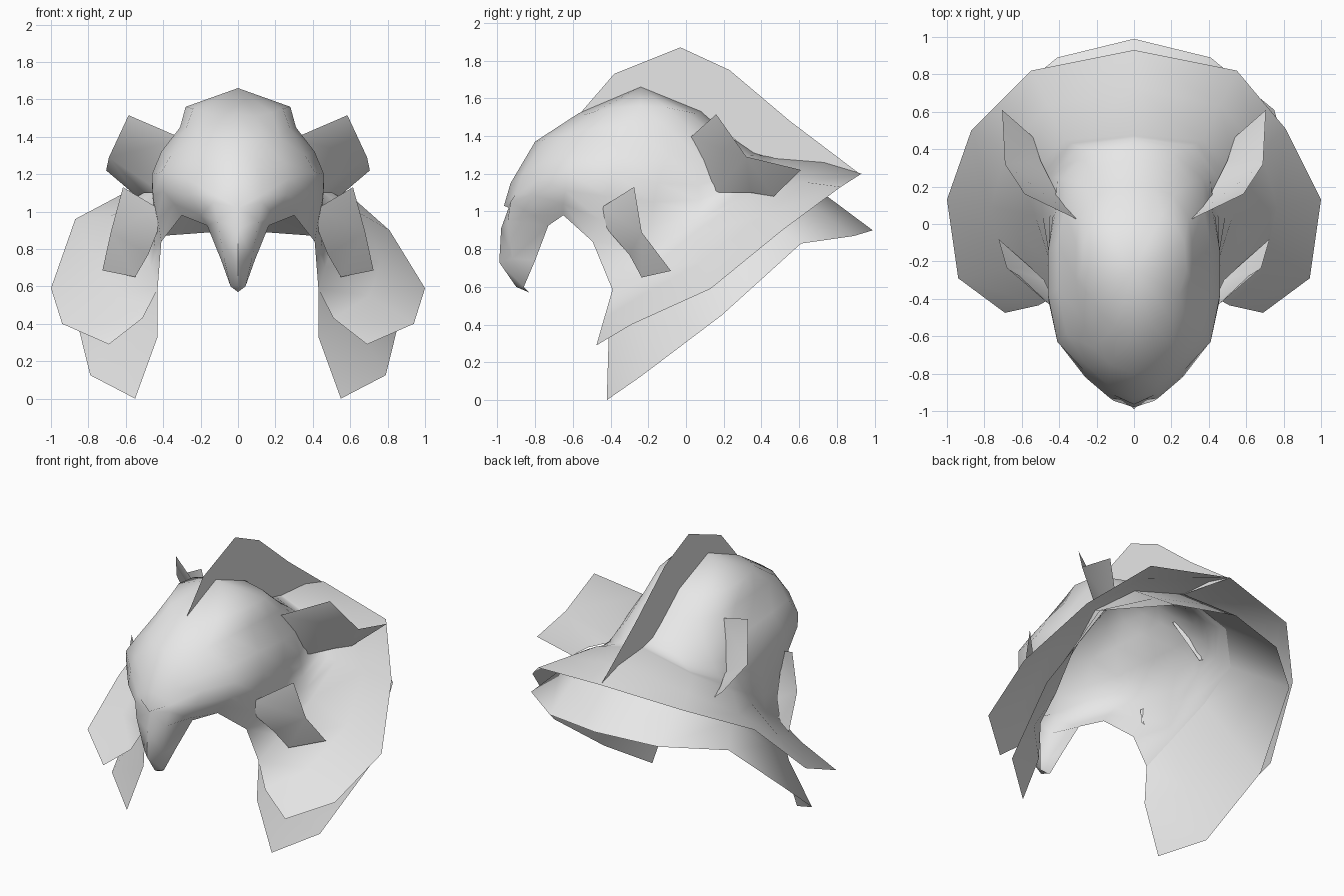
import bpy, bmesh, math

grey = bpy.data.materials.new("plain grey")
grey.diffuse_color = (0.8, 0.8, 0.8, 1)


def mirror_x(bm):
    """Add the left half and weld it to the right along x = 0."""
    copy = bmesh.ops.duplicate(bm, geom=bm.verts[:] + bm.edges[:] + bm.faces[:])["geom"]
    bmesh.ops.reverse_faces(bm, faces=[g for g in copy if isinstance(g, bmesh.types.BMFace)])
    for v in copy:
        if isinstance(v, bmesh.types.BMVert):
            v.co.x = -v.co.x
    seam = [v for v in bm.verts if abs(v.co.x) < 1e-5]
    bmesh.ops.remove_doubles(bm, verts=seam, dist=0.0005)


def finish(name, bm):
    """Turn a bmesh into a named, smooth-shaded object."""
    mesh = bpy.data.meshes.new(name)
    bm.to_mesh(mesh)
    bm.free()
    mesh.materials.append(grey)
    obj = bpy.data.objects.new(name, mesh)
    bpy.context.collection.objects.link(obj)
    bpy.ops.object.select_all(action='DESELECT')
    obj.select_set(True)
    bpy.context.view_layer.objects.active = obj
    bpy.ops.object.shade_smooth_by_angle(angle=math.radians(60))


def loft(rows, apex=None):
    """Skin rows (top to bottom) of points (front to back); None leaves a gap."""
    bm = bmesh.new()
    grid = [[p and bm.verts.new(p) for p in row] for row in rows]
    for a, b in zip(grid, grid[1:]):
        for i in range(len(a) - 1):
            quad = (a[i], b[i], b[i + 1], a[i + 1])
            if all(quad):
                bm.faces.new(quad)
    if apex:
        top = bm.verts.new(apex)
        for p, q in zip(grid[0], grid[0][1:]):
            bm.faces.new((top, p, q))
    return bm, grid


# Crown loops, from the top down to the brow, each running front to back
crown = [
    [(0, -.57, 1.52), (.10, -.55, 1.51), (.18, -.48, 1.53), (.24, -.38, 1.55), (.28, -.24, 1.56),
     (.27, -.10, 1.55), (.22, 0, 1.53), (.15, .05, 1.52), (.08, .07, 1.52), (0, .08, 1.53)],
    [(0, -.80, 1.37), (.13, -.75, 1.38), (.22, -.66, 1.40), (.28, -.50, 1.44), (.31, -.30, 1.45),
     (.31, -.10, 1.44), (.29, .04, 1.42), (.21, .15, 1.41), (.11, .19, 1.41), (0, .20, 1.42)],
    [(0, -.93, 1.15), (.13, -.87, 1.19), (.25, -.76, 1.26), (.36, -.59, 1.30), (.41, -.35, 1.32),
     (.41, -.10, 1.30), (.37, .08, 1.28), (.30, .22, 1.29), (.16, .32, 1.30), (0, .36, 1.31)],
    [(0, -.965, 1.03), (.13, -.905, 1.09), (.27, -.78, 1.175), (.41, -.63, 1.21), (.46, -.38, 1.20),
     (.46, -.15, 1.15), (.42, .07, 1.14), (.37, .24, 1.19), (.21, .38, 1.24), (0, .41, 1.295)],
]
# Loops under the brow: beak, cheeks and nape
face = [
    [(0, -.94, 1.02), (.13, -.93, 1.05), (.26, -.82, 1.09), (.40, -.64, 1.11), (.455, -.42, 1.08),
     (.455, -.17, 1.05), (.43, .07, 1.06), (.41, .25, 1.13), (.26, .40, 1.21), (0, .44, 1.29)],
    [(0, -.98, .91), (.11, -.945, .95), (.20, -.81, .98), (.34, -.65, 1.04), (.43, -.46, .96),
     (.45, -.19, .92), (.45, .06, 1.0), (.455, .25, 1.09), (.31, .42, 1.19), (0, .46, 1.285)],
    [(0, -.99, .73), (.075, -.92, .75), (.165, -.73, .925), (.30, -.65, .98), (.41, -.495, .84),
     (.45, -.20, .81), (.49, .05, .94), (.50, .26, 1.07), (.34, .43, 1.185), (0, .47, 1.28)],
]
beak_end = [(0, -.90, .60), (.04, -.86, .60), (.09, -.80, .74), None]
neck = [(.43, -.39, .585), (.465, -.20, .70), (.53, .05, .88), (.55, .28, 1.05), (.37, .45, 1.18), (0, .48, 1.28)]
upper_rim = [(.69, -.475, .29), (.94, -.29, .40), (1.0, .13, .59), (.81, .51, .90), (.55, .82, 1.13), (0, .93, 1.20)]
lower_rim = [(.55, -.42, 0), (.79, -.24, .125), (.87, .19, .45), (.75, .61, .83), (.41, .89, .87), (0, .99, .90)]


def between(a, b, t=0.5):
    return [tuple(u + (v - u) * t for u, v in zip(p, q)) for p, q in zip(a, b)]


# Helmet shell: crown, beak, cheeks and the upper flared neck guard
upper_mid = between(neck, upper_rim)
upper_mid[0] = (.51, -.435, .43)
upper_mid[-1] = (0, .73, 1.26)
gap = [None] * 4
bm, grid = loft(crown + face + [beak_end + neck, gap + upper_mid, gap + upper_rim], (0, -.24, 1.66))
tip = bm.verts.new((0, -.83, .57))
bm.faces.new((grid[7][0], tip, grid[7][1]))
mirror_x(bm)
# The left rim flares slightly further than the right one
for v in bm.verts:
    if (v.co - grid[9][7].co).length < 1e-6:
        continue
    if abs(v.co.x + .81) < 1e-4 and abs(v.co.y - .51) < 1e-4:
        v.co = (-.87, .50, .96)
finish("helmet_shell", bm)

# Second neck guard layer below the first
lower_mid = between(neck, lower_rim)
lower_mid[0] = (.43, -.41, .33)
bm = loft([neck, lower_mid, lower_rim])[0]
mirror_x(bm)
finish("lower_neck_guard", bm)

# Flat crest standing on the centre line
crest_top = [(-.57, 1.51), (-.38, 1.73), (-.03, 1.87), (.23, 1.75), (.55, 1.48), (.92, 1.20)]
crest_base = [(-.57, 1.51), (-.38, 1.58), (-.10, 1.59), (.10, 1.51), (.36, 1.30), (.92, 1.20)]
bm = loft([[(0, y, z) for y, z in crest_top], [(0, y, z) for y, z in crest_base]])[0]
bmesh.ops.remove_doubles(bm, verts=bm.verts, dist=0.001)
finish("crest", bm)


def fin(name, pts):
    """Pair of bent feather plates with seven corners each."""
    bm = bmesh.new()
    v = [bm.verts.new(p) for p in pts]
    for f in ((0, 6, 2, 1), (6, 5, 2), (2, 5, 4, 3)):
        bm.faces.new([v[i] for i in f])
    mirror_x(bm)
    finish(name, bm)


# Feather fins on the sides
fin("upper_fins", [(.295, .02, 1.39), (.585, .16, 1.515), (.69, .32, 1.29), (.705, .61, 1.22),
                   (.54, .465, 1.08), (.50, .34, 1.10), (.405, .15, 1.10)])
fin("cheek_fins", [(.43, -.45, 1.02), (.615, -.275, 1.13), (.68, -.235, .89), (.725, -.08, .685),
                   (.55, -.235, .65), (.48, -.30, .77), (.42, -.43, .92)])
